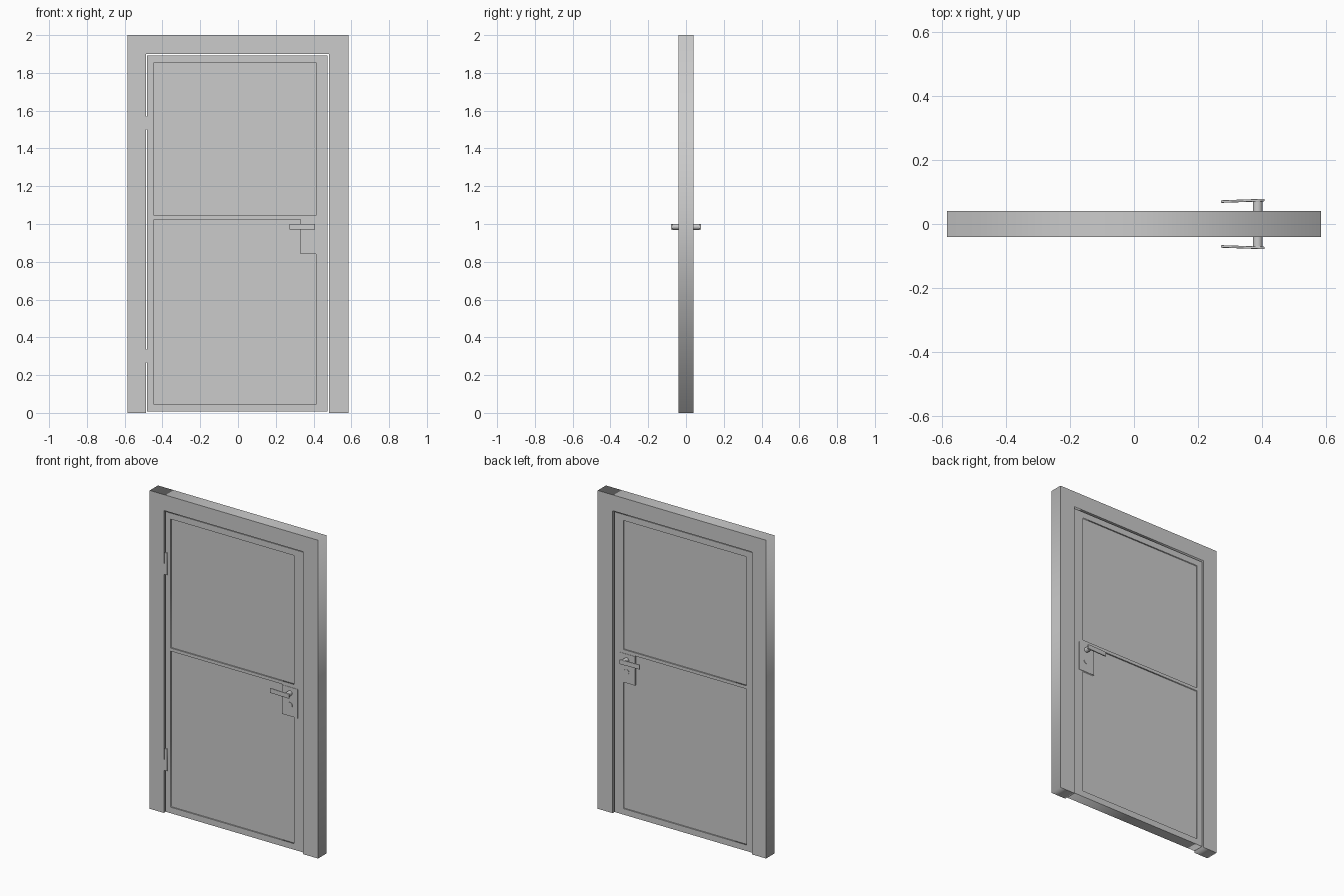
import bpy, math
from mathutils import Matrix

if "Cube" in bpy.data.objects:
    bpy.data.objects.remove(bpy.data.objects["Cube"])


def plate(name, loops, y0, y1):
    """Extrude x-z outlines (first is outer, the rest are holes) from y0 to y1."""
    cu = bpy.data.curves.new(name + "_outline", 'CURVE')
    cu.dimensions = '2D'
    cu.fill_mode = 'BOTH'
    cu.extrude = abs(y1 - y0) / 2
    for pts in loops:
        sp = cu.splines.new('POLY')
        sp.points.add(len(pts) - 1)
        for p, (x, z) in zip(sp.points, pts):
            p.co = (x, z, 0, 1)
        sp.use_cyclic_u = True
    tmp = bpy.data.objects.new(name + "_tmp", cu)
    bpy.context.collection.objects.link(tmp)
    bpy.context.view_layer.update()
    dg = bpy.context.evaluated_depsgraph_get()
    me = bpy.data.meshes.new_from_object(tmp.evaluated_get(dg))
    me.transform(Matrix.Translation((0, (y0 + y1) / 2, 0)) @ Matrix.Rotation(math.pi / 2, 4, 'X'))
    me.name = name
    bpy.data.objects.remove(tmp)
    bpy.data.curves.remove(cu)
    ob = bpy.data.objects.new(name, me)
    bpy.context.collection.objects.link(ob)
    return ob


def box(name, x0, x1, y0, y1, z0, z1):
    bpy.ops.mesh.primitive_cube_add(size=1)
    ob = bpy.context.object
    ob.name = name
    ob.data.transform(Matrix.Translation(((x0 + x1) / 2, (y0 + y1) / 2, (z0 + z1) / 2))
                      @ Matrix.Diagonal((x1 - x0, y1 - y0, z1 - z0, 1)))
    return ob


def rod(name, x, z, r, half):
    bpy.ops.mesh.primitive_cylinder_add(vertices=24, radius=r, depth=half * 2,
                                        location=(x, 0, z), rotation=(math.pi / 2, 0, 0))
    ob = bpy.context.object
    ob.name = name
    bpy.ops.object.shade_smooth_by_angle()
    return ob


def rect(x0, x1, z0, z1):
    return [(x0, z0), (x1, z0), (x1, z1), (x0, z1)]


# Door frame: upside-down U
plate("door_frame", [[(-0.585, 0), (-0.487, 0), (-0.487, 1.9), (0.481, 1.9), (0.481, 0),
                      (0.585, 0), (0.585, 2), (-0.585, 2)]], -0.041, 0.041)

# Door leaf with two panel openings, the lower one notched around the lock
L = 0.034
upper = rect(-0.445, 0.412, 1.045, 1.855)
lower = [(-0.445, 0.045), (0.412, 0.045), (0.412, 0.84), (0.33, 0.84), (0.33, 1.025), (-0.445, 1.025)]
plate("door_leaf", [rect(-0.481, 0.474, 0.007, 1.893), upper, lower], -L, L)

# Recessed panels
plate("upper_panel", [upper], -0.026, 0.026)
plate("lower_panel", [lower], -0.026, 0.026)

# Lock case and key cylinder
box("lock_plate", 0.33, 0.44, -0.036, 0.036, 0.84, 1.022)
rod("key_cylinder", 0.387, 0.91, 0.017, 0.039)

# Handle spindle and the two levers
rod("handle_spindle", 0.387, 0.985, 0.0155, 0.071)
for side, s in (("front", -1), ("back", 1)):
    bpy.ops.mesh.primitive_cube_add(size=1)
    lever = bpy.context.object
    lever.name = side + "_lever"
    lever.data.transform(Matrix.Translation((0.34, s * 0.0725, 0.985))
                         @ Matrix.Rotation(s * math.radians(2), 4, 'Z')
                         @ Matrix.Diagonal((0.137, 0.008, 0.029, 1)))
    bev = lever.modifiers.new("rounded_edges", 'BEVEL')
    bev.width = 0.0025
    bev.segments = 2

# Hinges: a wide lower half across the gap, a narrower upper half on the leaf
for name, z in (("upper_hinge", 1.5), ("lower_hinge", 0.268)):
    plate(name, [[(-0.487, z), (-0.466, z), (-0.466, z + 0.138), (-0.481, z + 0.138),
                  (-0.481, z + 0.068), (-0.487, z + 0.068)]], -0.041, -0.02)
